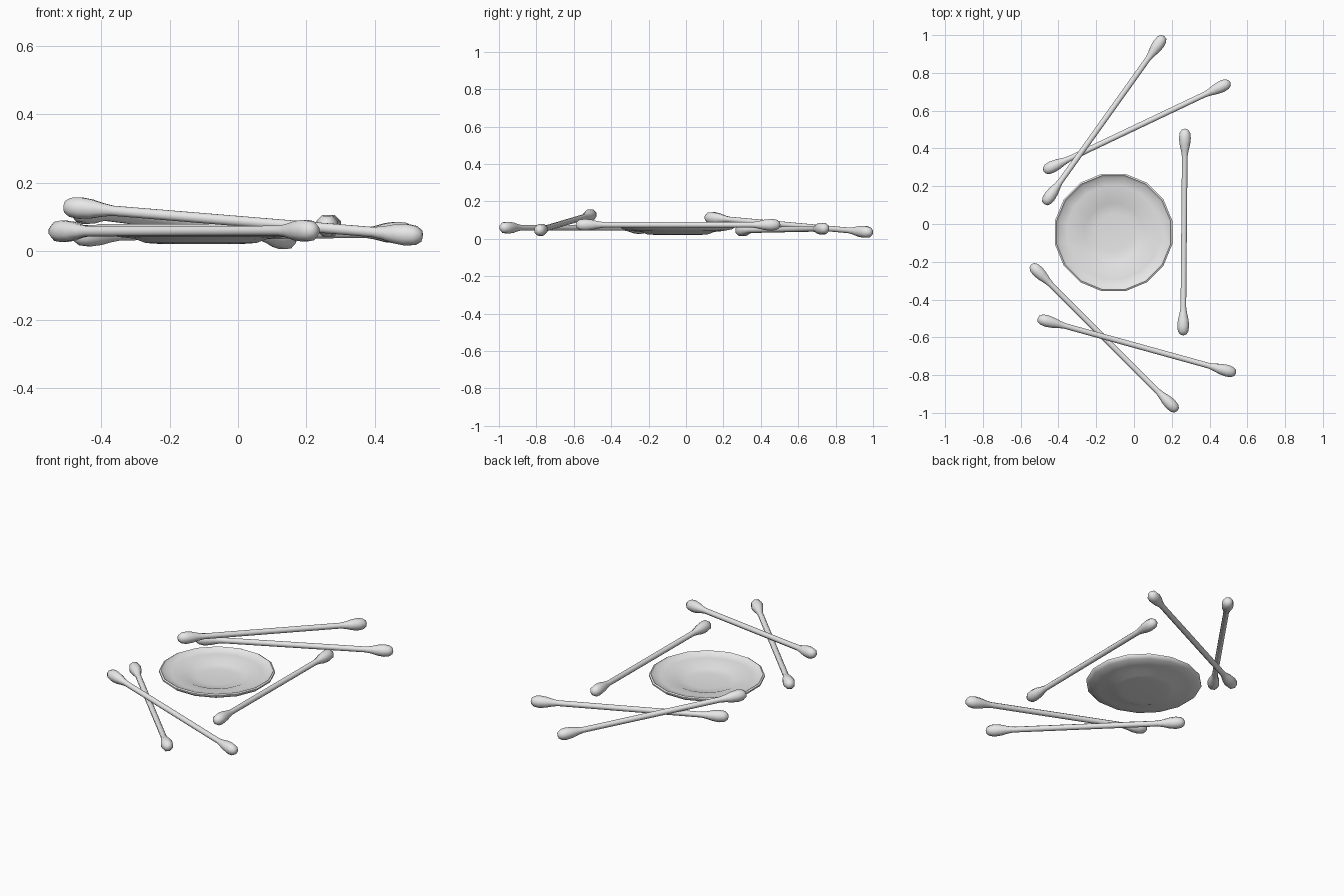
import bpy
import math
from mathutils import Vector

cube = bpy.data.objects.get("Cube")
if cube:
    bpy.data.objects.remove(cube, do_unlink=True)

cotton = bpy.data.materials.new("cotton_white")
cotton.use_nodes = True
WHITE = (0.8, 0.8, 0.8, 1)
cotton.diffuse_color = WHITE
cotton.node_tree.nodes["Principled BSDF"].inputs["Base Color"].default_value = WHITE


def lathe(name, profile, sides, turn=0.0):
    """Revolve (radius, height) pairs about z; radius 0 makes a pole."""
    verts, rings, faces = [], [], []
    for r, z in profile:
        count = 1 if r == 0 else sides
        rings.append([len(verts) + i for i in range(count)])
        for i in range(count):
            a = turn + math.tau * i / sides
            verts.append((r * math.cos(a), r * math.sin(a), z))
    for low, high in zip(rings, rings[1:]):
        for i in range(sides):
            j = (i + 1) % sides
            if len(low) == 1:
                faces.append((low[0], high[j], high[i]))
            elif len(high) == 1:
                faces.append((low[i], low[j], high[0]))
            else:
                faces.append((low[i], low[j], high[j], high[i]))
    mesh = bpy.data.meshes.new(name)
    mesh.from_pydata(verts, [], faces)
    mesh.materials.append(cotton)
    obj = bpy.data.objects.new(name, mesh)
    bpy.context.collection.objects.link(obj)
    bpy.context.view_layer.objects.active = obj
    bpy.ops.object.select_all(action='DESELECT')
    obj.select_set(True)
    bpy.ops.object.shade_smooth_by_angle(angle=math.radians(50))
    return obj


def swab(name, start, end):
    """Thin stick with a padded bud on each end, laid between two tips."""
    start, end = Vector(start), Vector(end)
    axis = end - start
    bud = [(0, 0), (0.018, 0.005), (0.03, 0.022), (0.034, 0.05),
           (0.030, 0.085), (0.021, 0.12), (0.016, 0.15)]
    profile = bud + [(r, axis.length - d) for r, d in reversed(bud)]
    obj = lathe(name, profile, 8, math.pi / 8)
    obj.rotation_euler = axis.to_track_quat('Z', 'Y').to_euler()
    obj.location = start


# Shallow round pad with a sunken middle and a raised lip
pad = lathe("round_pad", [
    (0, 0.021), (0.12, 0.021), (0.165, 0.024), (0.2, 0.037), (0.25, 0.042),
    (0.3, 0.052), (0.317, 0.066), (0.317, 0.074), (0.308, 0.079),
    (0.297, 0.068), (0.25, 0.061), (0.19, 0.056), (0.155, 0.041),
    (0.1, 0.036), (0, 0.035)], 16, math.pi / 16)
pad.location = (-0.108, -0.045, 0)

# Scattered swabs around the pad
swab("back_upper_swab", (-0.475, 0.105, 0.115), (0.16, 0.995, 0.034))
swab("back_lower_swab", (-0.48, 0.28, 0.045), (0.51, 0.75, 0.055))
swab("front_upper_swab", (-0.51, -0.50, 0.13), (0.54, -0.79, 0.044))
swab("front_lower_swab", (-0.545, -0.215, 0.058), (0.23, -0.99, 0.06))
swab("left_swab", (0.26, -0.59, 0.075), (0.27, 0.505, 0.075))
